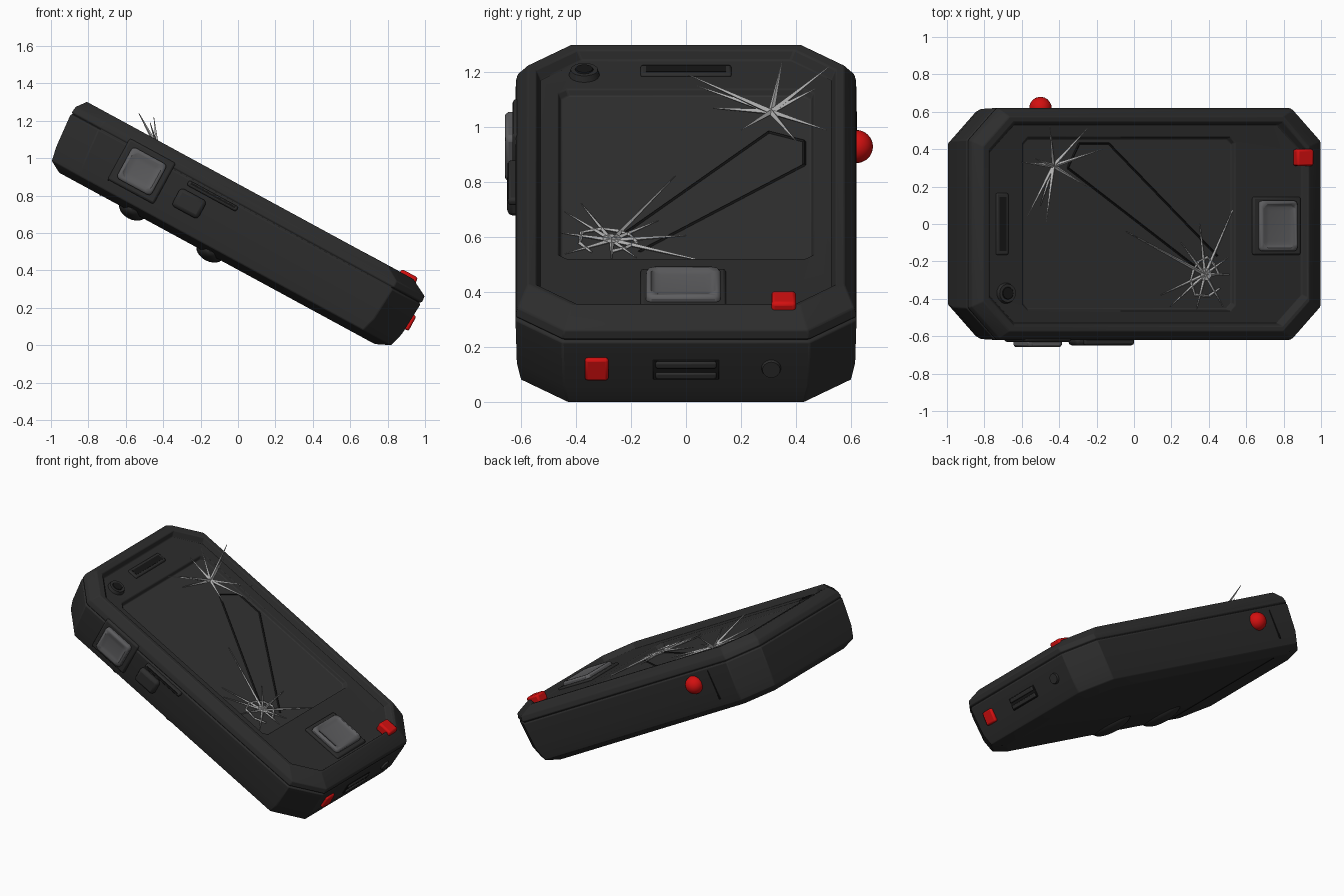
import bpy, bmesh, math, random
from mathutils import Matrix, Vector

old = bpy.data.objects.get("Cube")
if old:
    bpy.data.objects.remove(old, do_unlink=True)

random.seed(4)
# Local frame: x along the length, y across, z out of the screen
TILT = Matrix.Translation((0, 0, 0.65)) @ Matrix.Rotation(math.radians(28.5), 4, 'Y')


def material(name, r, g, b, rough=0.7):
    mat = bpy.data.materials.new(name)
    mat.use_nodes = True
    mat.diffuse_color = (r, g, b, 1)
    bsdf = mat.node_tree.nodes["Principled BSDF"]
    bsdf.inputs["Base Color"].default_value = (r, g, b, 1)
    bsdf.inputs["Roughness"].default_value = rough
    return mat


BODY = material("charcoal rubber", 0.026, 0.026, 0.026)
SCREEN = material("dark screen", 0.032, 0.032, 0.032)
BLACK = material("black seam", 0.008, 0.008, 0.008)
GREY = material("grey button", 0.11, 0.11, 0.115)
RED = material("red accent", 0.65, 0.005, 0.005)
GLASS = material("pale cracked glass", 0.42, 0.42, 0.42)


def finish(name, bm, mats, bevel=0, segments=2, matrix=TILT):
    bmesh.ops.recalc_face_normals(bm, faces=bm.faces)
    mesh = bpy.data.meshes.new(name)
    bm.to_mesh(mesh)
    bm.free()
    for mat in mats:
        mesh.materials.append(mat)
    obj = bpy.data.objects.new(name, mesh)
    bpy.context.collection.objects.link(obj)
    obj.matrix_world = matrix
    if bevel:
        mod = obj.modifiers.new("soft edges", 'BEVEL')
        mod.width = bevel
        mod.segments = segments
        mod.limit_method = 'ANGLE'
        mod.angle_limit = math.radians(20)
    bpy.ops.object.select_all(action='DESELECT')
    obj.select_set(True)
    bpy.context.view_layer.objects.active = obj
    bpy.ops.object.shade_smooth_by_angle(angle=math.radians(35))
    return obj


def box(name, centre, size, mat, bevel=0, dish=None):
    bm = bmesh.new()
    bmesh.ops.create_cube(bm, size=1, matrix=Matrix.Translation(centre) @ Matrix.Diagonal((*size, 1)))
    if dish:  # hollow the face pointing along the dish direction
        bm.normal_update()
        face = max(bm.faces, key=lambda f: f.normal.dot(Vector(dish)))
        bmesh.ops.inset_region(bm, faces=[face], thickness=0.05, depth=-0.015)
    return finish(name, bm, [mat], bevel)


def octagon(bm, u0, u1, h, cut, z):
    pts = [(u0 + cut, -h), (u1 - cut, -h), (u1, cut - h), (u1, h - cut),
           (u1 - cut, h), (u0 + cut, h), (u0, h - cut), (u0, cut - h)]
    return [bm.verts.new((x, y, z)) for x, y in pts]


# Body: stacked cut-corner outlines, ending in the recessed panel and screen
layers = [
    (-0.97, 0.95, 0.53, 0.15, -0.217), (-1.035, 1.03, 0.6, 0.17, -0.18),
    (-1.05, 1.052, 0.615, 0.17, -0.1), (-1.065, 1.063, 0.62, 0.17, 0.085),
    (-1.055, 1.053, 0.61, 0.17, 0.092), (-1.065, 1.065, 0.62, 0.17, 0.1),
    (-1.06, 1.062, 0.612, 0.17, 0.135), (-1.02, 0.965, 0.575, 0.16, 0.187),
    (-0.98, 0.955, 0.545, 0.15, 0.185), (-0.965, 0.94, 0.53, 0.15, 0.15),
    (-0.755, 0.535, 0.465, 0.03, 0.146), (-0.745, 0.525, 0.455, 0.03, 0.122),
]
bm = bmesh.new()
rings = [octagon(bm, *layer) for layer in layers]
for low, high in zip(rings, rings[1:]):
    for i in range(8):
        j = (i + 1) % 8
        bm.faces.new((low[i], low[j], high[j], high[i]))
bm.faces.new(rings[0])
bm.faces.new(rings[-1]).material_index = 1
finish("body", bm, [BODY, SCREEN], 0.012)

# Grip ridges under the near edge
for i, u in enumerate((-0.53, -0.06)):
    bm = bmesh.new()
    bmesh.ops.create_uvsphere(bm, u_segments=20, v_segments=12, radius=1,
                              matrix=Matrix.Translation((u, -0.4, -0.2)) @ Matrix.Diagonal((0.08, 0.17, 0.055, 1)))
    finish(f"grip_ridge_{i + 1}", bm, [BODY])

# Front controls
box("main_button_collar", (0.784, -0.01, 0.15), (0.29, 0.31, 0.025), BODY, 0.01)
box("main_button", (0.784, -0.01, 0.165), (0.23, 0.27, 0.06), GREY, 0.022, (0, 0, 1))
box("red_front_button", (0.935, 0.355, 0.175), (0.1, 0.09, 0.06), RED, 0.012)
box("speaker_frame", (-0.884, 0, 0.148), (0.075, 0.33, 0.02), BODY, 0.008)
box("speaker_slot", (-0.884, 0, 0.157), (0.04, 0.29, 0.006), BLACK)


def disc(name, centre, radius, depth, axis, mat):
    bm = bmesh.new()
    turn = Vector((0, 0, 1)).rotation_difference(Vector(axis)).to_matrix().to_4x4()
    bmesh.ops.create_cone(bm, cap_ends=True, segments=24, radius1=radius, radius2=radius * 0.85,
                          depth=depth, matrix=Matrix.Translation(centre) @ turn)
    return finish(name, bm, [mat])


disc("camera_ring", (-0.86, -0.37, 0.155), 0.058, 0.03, (0, 0, 1), BODY)
disc("camera_lens", (-0.86, -0.37, 0.17), 0.036, 0.008, (0, 0, 1), BLACK)

# Bottom end: red tab, connector and plug
box("red_end_tab", (1.055, -0.325, -0.025), (0.04, 0.085, 0.09), RED, 0.01)
box("connector_recess", (1.053, 0, -0.03), (0.018, 0.24, 0.08), BLACK, 0.003)
for i, side in enumerate((-1, 1)):
    box(f"connector_lip_{i + 1}", (1.056, 0, -0.03 + side * 0.022), (0.03, 0.22, 0.026), BODY, 0.006)
disc("end_plug", (1.058, 0.31, -0.025), 0.038, 0.025, (1, 0, 0), BODY)

# Side controls
box("side_button_collar", (-0.586, -0.615, 0.0), (0.28, 0.03, 0.25), BODY, 0.012)
box("side_button", (-0.586, -0.635, 0.0), (0.21, 0.06, 0.19), GREY, 0.022, (0, -1, 0))
box("small_side_button", (-0.281, -0.625, -0.03), (0.16, 0.05, 0.11), BODY, 0.02)
box("side_strip", (-0.19, -0.622, 0.065), (0.3, 0.05, 0.03), BODY, 0.01)
box("side_strip_slot", (-0.19, -0.646, 0.068), (0.27, 0.006, 0.01), BLACK)

# Round red side knob
bm = bmesh.new()
bmesh.ops.create_uvsphere(bm, u_segments=20, v_segments=12, radius=0.06)
finish("red_side_knob", bm, [RED], matrix=TILT @ Matrix.Translation((-0.573, 0.62, 0.007)))

# Seams of the rear cover
for i, side in enumerate((-1, 1)):
    box(f"side_seam_{i + 1}", (-0.72, side * 0.617, -0.03), (0.008, 0.009, 0.2), BLACK)
box("rear_seam", (-0.72, 0, -0.217), (0.008, 1.0, 0.005), BLACK)


# Cracks: tapering slivers from a start to a tip
def sliver(bm, start, tip, width, end=0.15):
    start, tip = Vector(start), Vector(tip)
    line = tip - start
    turn = line.to_track_quat('Z', 'Y').to_matrix().to_4x4()
    place = Matrix.Translation((start + tip) / 2) @ turn
    bmesh.ops.create_cone(bm, cap_ends=True, segments=4, radius1=width, radius2=width * end,
                          depth=line.length, matrix=place)


# Upper impact, with shards standing off the screen
to_local = TILT.inverted()
hub = to_local @ Vector((-0.43, 0.31, 1.055))
bm = bmesh.new()
for tip in ((-0.47, 0.01, 1.19), (-0.57, 0.04, 1.15), (-0.53, 0.35, 1.24), (-0.45, 0.52, 1.22),
            (-0.25, 0.51, 0.99), (-0.17, 0.4, 0.95), (-0.25, 0.2, 0.99), (-0.6, 0.33, 1.16),
            (-0.44, 0.47, 1.14), (-0.5, 0.1, 1.07)):
    sliver(bm, hub, to_local @ Vector(tip), 0.012)
finish("upper_cracks", bm, [GLASS])

# Lower impact, flat on the screen with a broken ring
bm = bmesh.new()
hub = Vector((0.364, -0.27, 0.128))
for u, v in ((0.557, 0.13), (0.33, 0.0), (0.216, -0.1), (0.09, -0.38), (0.15, -0.44), (0.31, -0.455),
             (0.47, -0.44), (0.51, -0.27), (0.5, -0.18), (-0.12, -0.04)):
    sliver(bm, hub, (u, v, 0.13), 0.01)
ring = []
for i in range(9):
    a, r = i * math.tau / 9, random.uniform(0.07, 0.13)
    ring.append(hub + Vector((r * math.cos(a), r * math.sin(a), 0)))
for i in range(8):
    sliver(bm, ring[i], ring[i + 1], 0.008, 0.6)
bmesh.ops.create_circle(bm, cap_ends=True, segments=7, radius=0.035,
                        matrix=Matrix.Translation(hub + Vector((0, 0, 0.008))))
finish("lower_cracks", bm, [GLASS])

# Dark outline of the loose glass wedge
bm = bmesh.new()
wedge = [(0.31, -0.23), (-0.47, 0.3), (-0.4, 0.43), (-0.22, 0.43), (0.44, -0.17)]
for a, b in zip(wedge, wedge[1:]):
    sliver(bm, (*a, 0.122), (*b, 0.122), 0.006, 1)
finish("glass_wedge_outline", bm, [BLACK])
